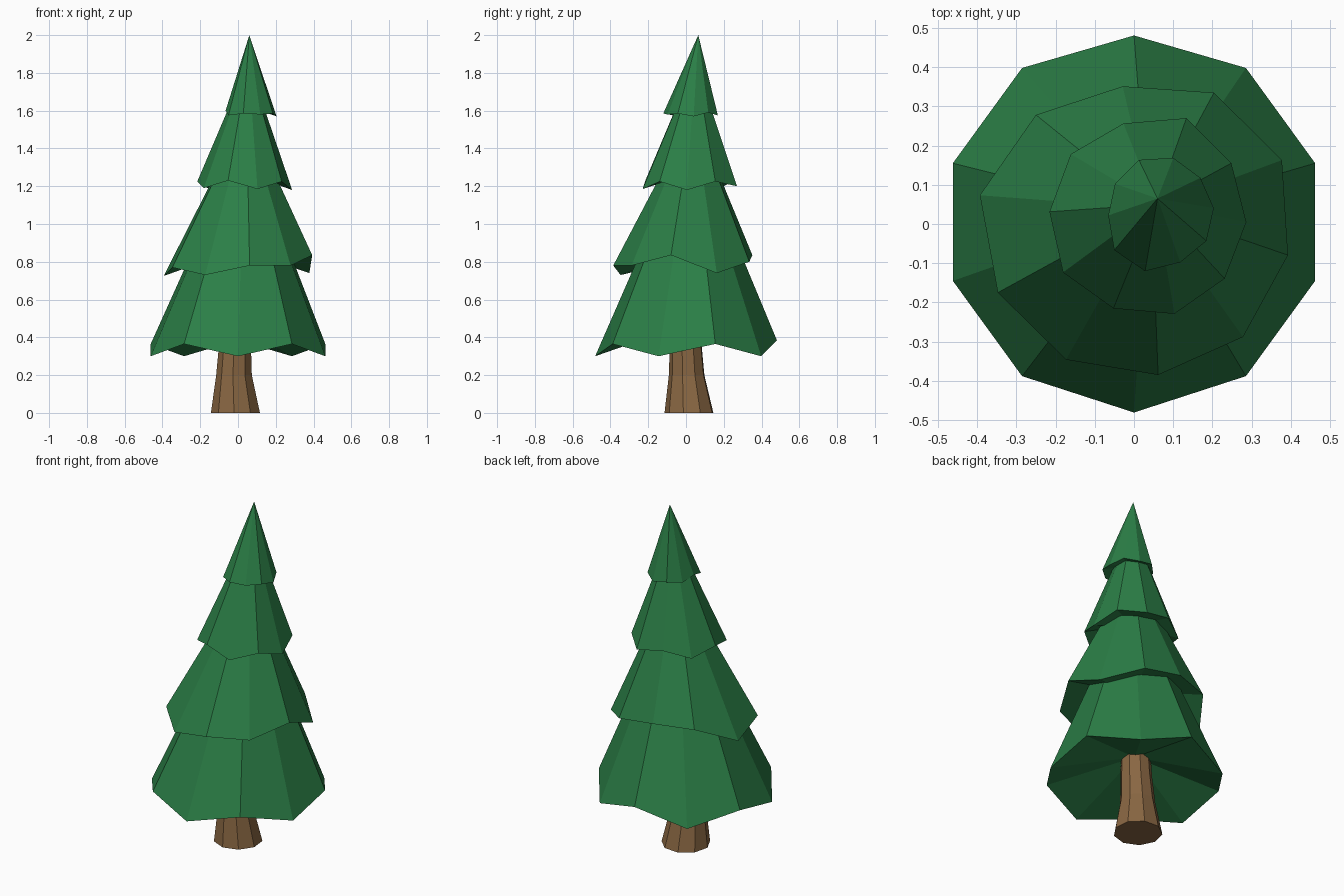
import bpy, math
from mathutils import Vector

if "Cube" in bpy.data.objects:
    bpy.data.objects.remove(bpy.data.objects["Cube"])


def material(name, color):
    m = bpy.data.materials.new(name)
    m.diffuse_color = (*color, 1)
    m.use_nodes = True
    m.node_tree.nodes["Principled BSDF"].inputs["Base Color"].default_value = m.diffuse_color
    return m


GREEN = material("needles", (0.024, 0.21, 0.062))
BROWN = material("bark", (0.25, 0.135, 0.055))


def add_mesh(name, verts, faces, mat):
    me = bpy.data.meshes.new(name)
    me.from_pydata(verts, [], faces)
    me.materials.append(mat)
    ob = bpy.data.objects.new(name, me)
    bpy.context.collection.objects.link(ob)


def ring(center, phase, radii, heights):
    """Points clockwise from the phase angle, one height for each corner."""
    n = len(heights)
    pts = []
    for i, z in enumerate(heights):
        a = math.radians(phase - 360 * i / n)
        pts.append(Vector((center[0] + radii[i] * math.cos(a),
                           center[1] + radii[i] * math.sin(a), z)))
    return pts


def tier(name, center, phase, radii, heights, apex, hollow):
    """Faceted cone with an uneven hem and a hollow underside."""
    pts = ring(center, phase, radii, heights)
    n = len(pts)
    verts = pts + [Vector(apex), Vector((center[0], center[1], hollow))]
    faces = []
    for i in range(n):
        j = (i + 1) % n
        faces += [(j, i, n), (i, j, n + 1)]
    add_mesh(name, verts, faces, GREEN)


# Foliage, bottom to top
tier("bottom_foliage", (0, 0.005), 90,
     [0.476] + [0.486] * 9,
     [0.385, 0.30, 0.365, 0.30, 0.365, 0.30, 0.365, 0.30, 0.365, 0.30],
     (0.035, 0.03, 1.47), 0.47)
tier("lower_middle_foliage", (0.015, -0.006), 97,
     [0.36, 0.39, 0.40, 0.385, 0.386, 0.382, 0.389, 0.40, 0.416, 0.389],
     [0.835, 0.80, 0.74, 0.835, 0.78, 0.78, 0.73, 0.77, 0.725, 0.83],
     (0.045, 0.04, 1.59), 0.87)
tier("upper_middle_foliage", (0.037, 0.018), 105,
     [0.247, 0.27, 0.252, 0.25, 0.25, 0.256, 0.25, 0.26, 0.253, 0.255],
     [1.23, 1.20, 1.225, 1.18, 1.225, 1.185, 1.23, 1.19, 1.225, 1.19],
     (0.055, 0.05, 1.86), 1.27)
tier("top_foliage", (0.066, 0.031), 112,
     [0.143, 0.142, 0.135, 0.138, 0.14, 0.139, 0.156, 0.152, 0.132, 0.135],
     [1.59, 1.575, 1.59, 1.57, 1.585, 1.58, 1.585, 1.575, 1.60, 1.58],
     (0.06, 0.065, 2.0), 1.62)

# Trunk, flared at the foot
SIDES = 9
levels = [((-0.012, 0.018), 0.132, 0.0), ((-0.02, 0.005), 0.096, 0.2),
          ((-0.015, 0.0), 0.086, 0.36), ((-0.01, 0.0), 0.08, 0.52)]
verts = []
for c, r, z in levels:
    verts += ring(c, -94, [r] * SIDES, [z] * SIDES)
faces = [tuple(range(SIDES)), tuple(reversed(range(3 * SIDES, 4 * SIDES)))]
for k in range(len(levels) - 1):
    for i in range(SIDES):
        j = (i + 1) % SIDES
        a, b = k * SIDES, (k + 1) * SIDES
        faces.append((a + j, a + i, b + i, b + j))
add_mesh("trunk", verts, faces, BROWN)
